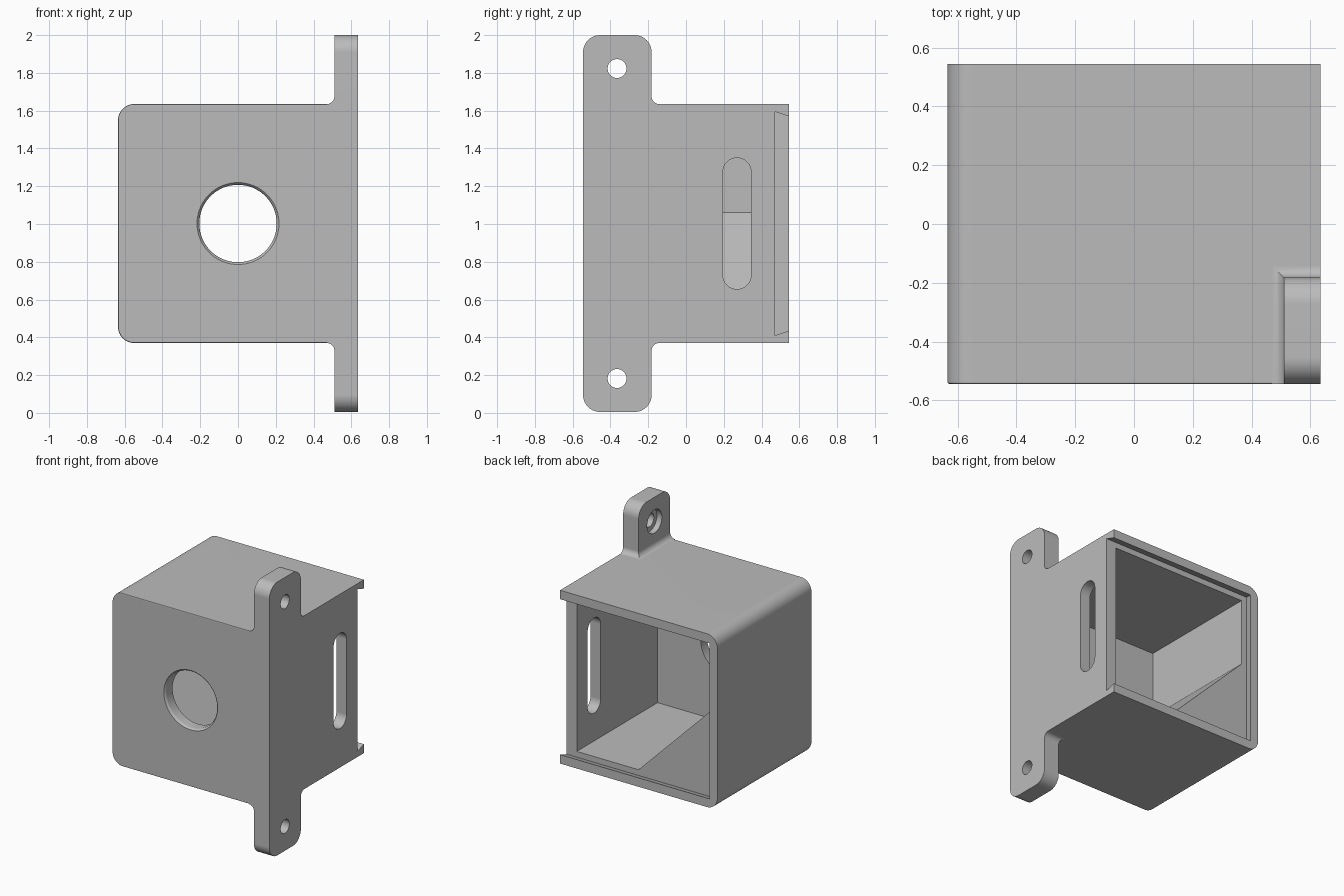
import bpy, bmesh, math

cube = bpy.data.objects.get("Cube")
if cube:
    bpy.data.objects.remove(cube, do_unlink=True)

grey = bpy.data.materials.new("plain grey")
grey.use_nodes = True
colour = (0.5, 0.5, 0.5, 1)
grey.diffuse_color = colour
grey.node_tree.nodes["Principled BSDF"].inputs["Base Color"].default_value = colour

# Overall housing limits
HALF_X, HALF_Y, LOW, HIGH = 0.635, 0.545, 0.37, 1.635
MID = (LOW + HIGH) / 2
GROOVE_Y = 0.47
WALL = 0.082


def loft(name, rings):
    """Closed solid through rings of equal point count."""
    bm = bmesh.new()
    loops = [[bm.verts.new(p) for p in ring] for ring in rings]
    n = len(loops[0])
    for a, b in zip(loops, loops[1:]):
        for i in range(n):
            j = (i + 1) % n
            bm.faces.new((a[i], a[j], b[j], b[i]))
    bm.faces.new(loops[0])
    bm.faces.new(loops[-1])
    bmesh.ops.recalc_face_normals(bm, faces=bm.faces)
    mesh = bpy.data.meshes.new(name)
    bm.to_mesh(mesh)
    bm.free()
    mesh.materials.append(grey)
    obj = bpy.data.objects.new(name, mesh)
    bpy.context.collection.objects.link(obj)
    return obj


def arc(cx, cz, r, start, end, steps):
    angles = [math.radians(start + (end - start) * i / steps) for i in range(steps + 1)]
    return [(cx + r * math.cos(a), cz + r * math.sin(a)) for a in angles]


def along_x(points, x):
    return [(x, y, z) for y, z in points]


def along_y(points, y):
    return [(x, y, z) for x, z in points]


def circle(cx, cz, r, steps=48):
    return arc(cx, cz, r, 0, 360, steps)[:-1]


def housing_outline(inset):
    """Rounded on the right side only, square on the left."""
    r, x = 0.085 - inset, -HALF_X + 0.085
    low, high = LOW + inset, HIGH - inset
    return ([(HALF_X, low), (HALF_X, high)]
            + arc(x, high - r, r, 90, 180, 10) + arc(x, low + r, r, 180, 270, 10))


def rect_xy(x0, x1, y0, y1, z):
    return [(x0, y0, z), (x1, y0, z), (x1, y1, z), (x0, y1, z)]


def combine(target, tool, operation):
    """Boolean the tool into the target and remove the tool."""
    mod = target.modifiers.new(operation, "BOOLEAN")
    mod.operation, mod.solver, mod.object = operation, "EXACT", tool
    graph = bpy.context.evaluated_depsgraph_get()
    mesh = bpy.data.meshes.new_from_object(target.evaluated_get(graph))
    target.modifiers.clear()
    target.data = mesh
    bpy.data.objects.remove(tool, do_unlink=True)


# Housing block with a softened front rim
body = loft("sensor_housing", [along_y(housing_outline(i), y) for i, y in
                               ((0.008, -HALF_Y), (0.002, -HALF_Y + 0.003),
                                (0, -HALF_Y + 0.01), (0, HALF_Y))])


def ear(side):
    """Mounting ear with a flared root and rounded tip; side is +1 top, -1 bottom."""
    flare, tip = 0.04, 0.09
    steps = [(HIGH - 0.03, flare, 0)]
    for i in range(9):
        a = math.radians(90 * i / 8)
        steps.append((HIGH + flare * (1 - math.cos(a)), flare * (1 - math.sin(a)), 0))
    for i in range(11):
        a = math.radians(90 * i / 10)
        steps.append((2 - tip + tip * math.sin(a), 0, tip * (1 - math.cos(a))))
    rings = [rect_xy(0.51 - d, HALF_X, -HALF_Y + i, -0.182 + d - i, MID + side * (z - MID))
             for z, d, i in steps]
    return loft("mounting_ear", rings)


for side in (1, -1):
    combine(body, ear(side), "UNION")

# Cavity, leaving a sloped ramp against the right wall
left, right = HALF_X - WALL, -HALF_X + WALL
floor, ceiling = LOW + WALL, HIGH - WALL
ramp_top = 1.06
ramp_foot = right + ramp_top - floor
cavity = [(left, floor), (ramp_foot, floor), (right, ramp_top), (right, ceiling), (left, ceiling)]
combine(body, loft("cavity_cutter", [along_y(cavity, -0.462), along_y(cavity, 0.5)]), "DIFFERENCE")


# Dovetail groove for a sliding lid, open on the left side
def groove_ring(y):
    g = (y - GROOVE_Y) / 3
    x0, z0, z1 = -0.595 + g, 0.41 + g, 1.595 - g
    return along_y([(x0, z0), (0.7, z0), (0.7, z1), (x0, z1)], y)


combine(body, loft("groove_cutter", [groove_ring(GROOVE_Y), groove_ring(0.57)]), "DIFFERENCE")

# Round front window with a softened lip
window = [(-0.56, 0.225), (-HALF_Y, 0.217), (-0.538, 0.209), (-0.528, 0.205), (-0.4, 0.205)]
combine(body, loft("window_cutter", [along_y(circle(0, MID, r, 64), y) for y, r in window]), "DIFFERENCE")

# Slot through the left wall
slot = arc(0.27, 1.275, 0.075, 0, 180, 20) + arc(0.27, 0.73, 0.075, 180, 360, 20)
combine(body, loft("slot_cutter", [along_x(slot, 0.45), along_x(slot, 0.7)]), "DIFFERENCE")

# Counterbored screw holes in the ears
for z in (0.182, 1.823):
    bore = [(0.45, 0.085), (0.55, 0.085), (0.55, 0.05), (0.7, 0.05)]
    cutter = loft("screw_hole_cutter", [along_x(circle(-0.365, z, r, 32), x) for x, r in bore])
    combine(body, cutter, "DIFFERENCE")

# Smooth the curved areas and keep the flats flat
bpy.ops.object.select_all(action="DESELECT")
body.select_set(True)
bpy.context.view_layer.objects.active = body
bpy.ops.object.shade_smooth_by_angle(angle=math.radians(28))
weighted = body.modifiers.new("flat_normals", "WEIGHTED_NORMAL")
weighted.keep_sharp = True
